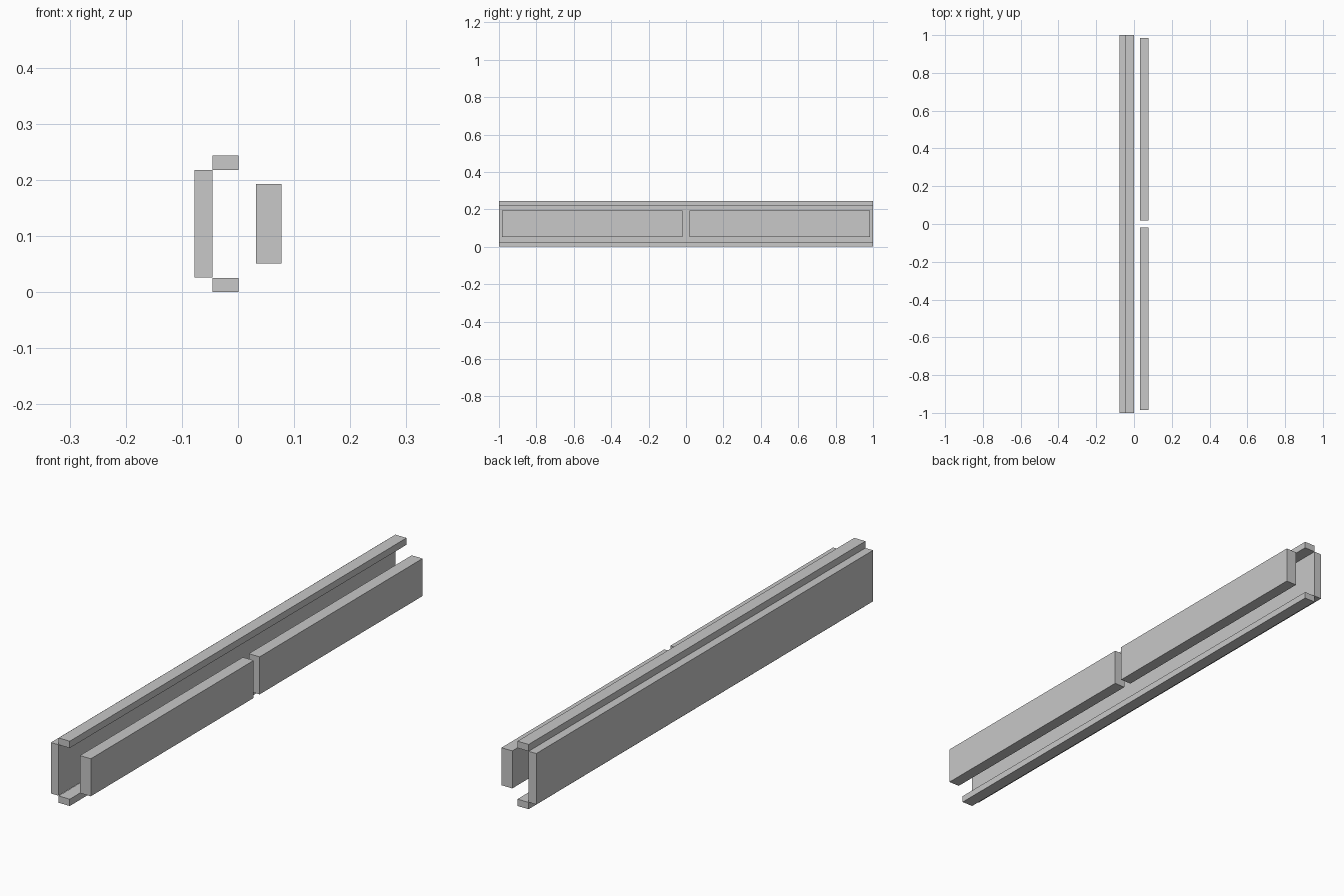
import bpy
import bmesh
from mathutils import Matrix, Vector

if "Cube" in bpy.data.objects:
    bpy.data.objects.remove(bpy.data.objects["Cube"])

grey = bpy.data.materials.new("light_grey")
grey.diffuse_color = (0.578, 0.578, 0.578, 1.0)
grey.use_nodes = True
grey.node_tree.nodes["Principled BSDF"].inputs["Base Color"].default_value = grey.diffuse_color


def box(name, x, y, z):
    """Box between (min, max) pairs on each axis."""
    lo, hi = Vector((x[0], y[0], z[0])), Vector((x[1], y[1], z[1]))
    bm = bmesh.new()
    bmesh.ops.create_cube(bm, size=1, matrix=Matrix.Translation((lo + hi) / 2)
                          @ Matrix.Diagonal((*(hi - lo), 1)))
    mesh = bpy.data.meshes.new(name)
    bm.to_mesh(mesh)
    bm.free()
    mesh.materials.append(grey)
    obj = bpy.data.objects.new(name, mesh)
    bpy.context.collection.objects.link(obj)
    return obj


FULL = (-1.0, 1.0)
INNER_X = -0.0458

# Upright back plate
box("back_plate", (-0.0777, INNER_X), FULL, (0.0262, 0.2178))

# Flanges along the bottom and top edges
box("bottom_flange", (INNER_X, 0.0005), FULL, (0.0, 0.0256))
box("top_flange", (INNER_X, 0.0005), FULL, (0.2178, 0.2435))

# Two separate front boards, end to end with a small gap
for name, y in (("front_board_near", (-0.985, -0.0175)),
                ("front_board_far", (0.0175, 0.985))):
    box(name, (0.0325, 0.0777), y, (0.0515, 0.1925))
